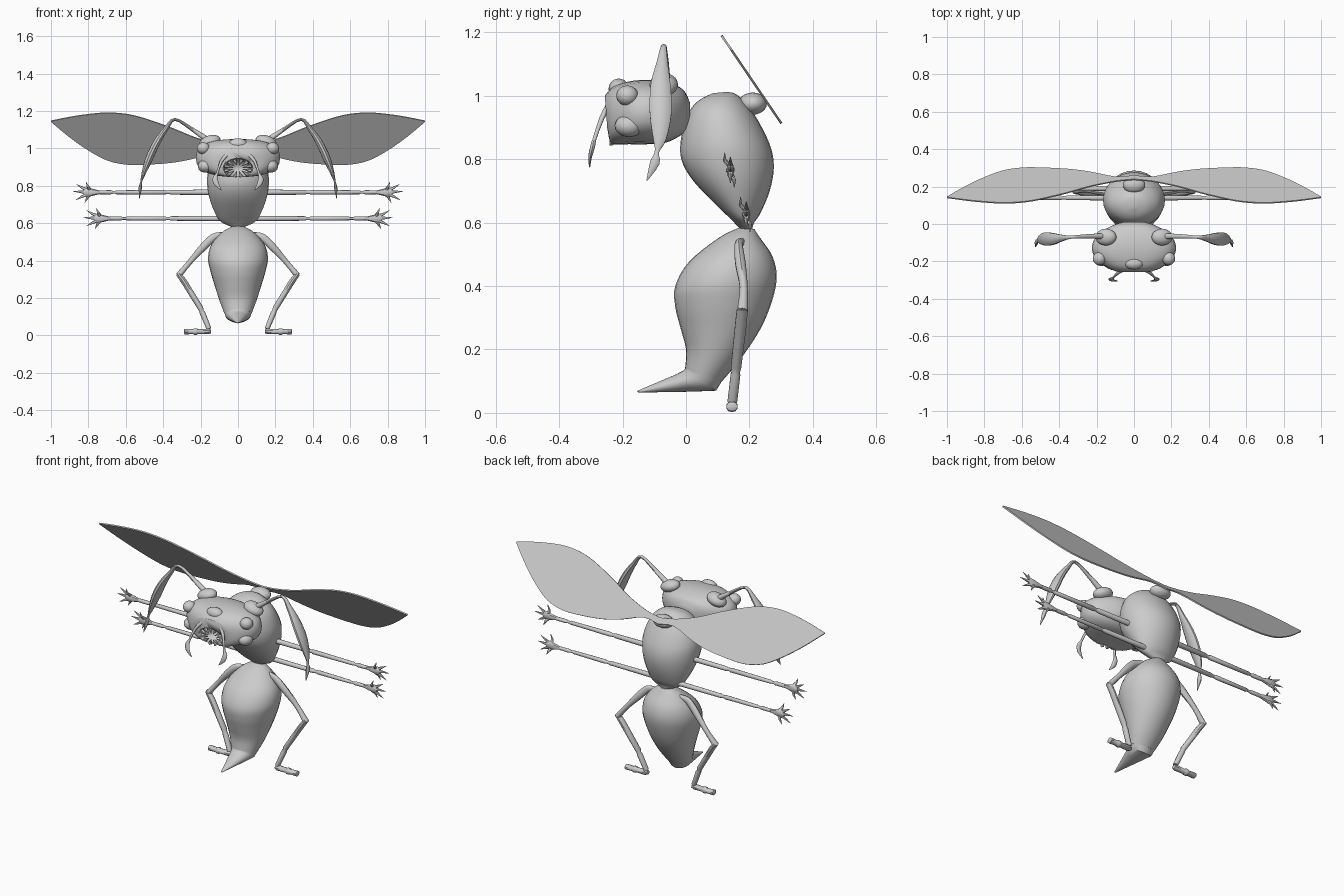
import bpy, bmesh, math
from mathutils import Vector


def finish(name, bm, mirror=False, angle=40):
    bmesh.ops.recalc_face_normals(bm, faces=bm.faces)
    me = bpy.data.meshes.new(name)
    bm.to_mesh(me)
    bm.free()
    ob = bpy.data.objects.new(name, me)
    bpy.context.collection.objects.link(ob)
    bpy.ops.object.select_all(action='DESELECT')
    ob.select_set(True)
    bpy.context.view_layer.objects.active = ob
    bpy.ops.object.shade_smooth_by_angle(angle=math.radians(angle))
    if mirror:
        m = ob.modifiers.new("mirror", 'MIRROR')
        m.use_mirror_merge = False
    return ob


def resample(rows, steps):
    # Catmull-Rom interpolation of number tuples
    out = []
    for i in range(len(rows) - 1):
        p = [rows[max(i - 1, 0)], rows[i], rows[i + 1], rows[min(i + 2, len(rows) - 1)]]
        for s in range(steps):
            t = s / steps
            out.append(tuple(0.5 * (2 * b + (c - a) * t + (2 * a - 5 * b + 4 * c - d) * t * t
                                    + (3 * b - a - 3 * c + d) * t ** 3)
                             for a, b, c, d in zip(*p)))
    return out + [rows[-1]]


def skin(bm, rings):
    loops = [[bm.verts.new(v) for v in r] for r in rings]
    n = len(loops[0])
    for a, b in zip(loops, loops[1:]):
        for i in range(n):
            bm.faces.new((a[i], a[(i + 1) % n], b[(i + 1) % n], b[i]))
    bm.faces.new(loops[0])
    bm.faces.new(loops[-1])


def body(name, rows, n=28, steps=4, power=1.0):
    # each row: y, z of one side, y, z of the other side, half width
    bm, rings = bmesh.new(), []
    for ya, za, yb, zb, w in resample(rows, steps):
        c, h = Vector((0, (ya + yb) / 2, (za + zb) / 2)), Vector((0, (yb - ya) / 2, (zb - za) / 2))
        ring = []
        for i in range(n):
            a = math.tau * i / n
            co, si = math.cos(a), math.sin(a)
            ring.append(c + h * math.copysign(abs(co) ** power, co)
                        + Vector((math.copysign(abs(si) ** power, si) * max(w, .002), 0, 0)))
        rings.append(ring)
    skin(bm, rings)
    return finish(name, bm)


def tube(bm, rows, n=10, steps=1):
    # each row: x, y, z, in-plane radius, radius along y
    rows = resample(rows, steps)
    pts = [Vector(r[:3]) for r in rows]
    rings = []
    for i, r in enumerate(rows):
        t = (pts[min(i + 1, len(pts) - 1)] - pts[max(i - 1, 0)]).normalized()
        side = t.cross(Vector((0, 1, 0))).normalized()
        up = side.cross(t)
        rings.append([pts[i] + side * math.cos(math.tau * k / n) * max(r[3], .001)
                      + up * math.sin(math.tau * k / n) * max(r[4], .001) for k in range(n)])
    skin(bm, rings)


def limb(name, *paths, n=10, steps=1):
    bm = bmesh.new()
    for p in paths:
        tube(bm, p, n, steps)
    return finish(name, bm, True)


def ball(name, loc, size, mirror=False, tilt=0):
    bm = bmesh.new()
    bmesh.ops.create_uvsphere(bm, u_segments=20, v_segments=12, radius=1)
    from mathutils import Matrix
    bm.transform(Matrix.Translation(loc) @ Matrix.Rotation(tilt, 4, 'Y') @ Matrix.Diagonal((*size, 1)))
    return finish(name, bm, mirror)


# Abdomen ending in a forward-pointing sting
body("abdomen", [
    (.17, .585, .215, .58, .03), (.105, .553, .235, .55, .085), (.01, .477, .272, .495, .142),
    (-.034, .40, .286, .43, .16), (-.034, .335, .272, .355, .148), (-.018, .27, .235, .265, .125),
    (0, .20, .17, .167, .098), (-.003, .138, .112, .098, .073)])
body("sting", [(-.003, .14, .113, .10, .073), (-.006, .135, .095, .07, .066),
               (-.03, .122, .02, .067, .05), (-.155, .069, -.15, .064, .004)], steps=1)

# Thorax
body("thorax", [
    (.085, 1.008, .13, 1.012, .02), (.04, .985, .165, 1.0, .08), (.008, .945, .216, .94, .135),
    (-.015, .87, .264, .847, .163), (-.015, .80, .277, .775, .163), (.02, .735, .264, .70, .148),
    (.09, .66, .235, .63, .118), (.14, .612, .215, .60, .09), (.172, .578, .208, .578, .03)])

# Head with a mouth hollow
head = body("head", [
    (.012, .91, .012, .98, .05), (-.01, .88, -.01, 1.02, .12), (-.06, .853, -.06, 1.042, .195),
    (-.12, .847, -.12, 1.05, .225), (-.18, .847, -.18, 1.045, .208), (-.235, .848, -.228, 1.03, .15),
    (-.247, .88, -.256, 1.0, .10)], power=.8)
cutter = ball("mouth_cutter", (0, -.25, .893), (.08, .075, .053))
cutter.hide_render = True
cutter.hide_viewport = True
cut = head.modifiers.new("mouth", 'BOOLEAN')
cut.operation, cut.object = 'DIFFERENCE', cutter

# Ring of teeth
bm = bmesh.new()
for i in range(12):
    a = math.tau * (i + .5) / 12
    c, s = math.cos(a), math.sin(a)
    tube(bm, [(.072 * c, -.232, .893 + .047 * s, .011, .011), (.025 * c, -.24, .893 + .016 * s, .001, .001)], 6)
finish("teeth", bm)

# Eyes, cheeks and antenna sockets
ball("side_eye", (.185, -.185, 1.0), (.035, .035, .032), True)
ball("cheek", (.175, -.18, .905), (.04, .045, .035), True)
ball("brow_eye", (0, -.212, 1.022), (.05, .032, .032))
ball("antenna_socket", (.15, -.07, 1.035), (.058, .045, .034), True, .3)

# Antennae with broad leaf-shaped ends
limb("antenna", [
    (.17, -.065, 1.05, .016, .016), (.25, -.066, 1.105, .010, .012), (.337, -.07, 1.155, .008, .009),
    (.385, -.075, 1.105, .013, .018), (.435, -.08, 1.03, .019, .033), (.475, -.08, .945, .02, .036),
    (.505, -.083, .865, .011, .022), (.517, -.092, .822, .005, .007), (.522, -.098, .79, .009, .016),
    (.527, -.123, .733, .001, .002)], steps=3)

# Mouth palps
limb("palp", [
    (.06, -.245, .965, .011, .010), (.09, -.265, .93, .008, .008), (.112, -.288, .865, .006, .006),
    (.122, -.294, .84, .014, .008), (.115, -.302, .81, .013, .006), (.088, -.304, .775, .001, .002)], steps=2)

# Two pairs of straight arms with clawed hands
for name, y, z, reach, r in (("upper", .14, .765, .79, .015), ("lower", .19, .625, .735, .014)):
    profile = [(.05, r), (.36, r * .85), (.365, r * .65), (.385, r * .65), (.39, r * .85),
               (reach - .14, r * .7), (reach - .135, r * .5), (reach - .12, r * .5), (reach - .11, r * .75),
               (reach - .05, r * .7)]
    limb(name + "_arm", [(x, y, z, q, q) for x, q in profile])
    palm = [(reach - .055, y, z, .008, .008), (reach - .02, y, z, .017, .012), (reach + .02, y, z, .026, .012),
            (reach + .035, y, z, .016, .008)]
    fingers = []
    for deg, length, dy in ((-62, .062, .012), (-28, .085, 0), (3, .092, 0), (30, .085, 0), (68, .06, -.018)):
        c, s = math.cos(math.radians(deg)), math.sin(math.radians(deg))
        fingers.append([(reach + .008 * c, y, z + .014 * s, .011, .009),
                        (reach + length * .55 * c, y + dy, z + length * .55 * s, .007, .006),
                        (reach + length * c, y + dy, z + length * s, .001, .001)])
    limb(name + "_hand", palm, *fingers, n=8)

# Hind legs and feet
limb("leg_thigh", [
    (.08, .175, .54, .012, .012), (.13, .166, .525, .02, .014), (.19, .172, .468, .02, .017),
    (.255, .182, .395, .014, .013), (.318, .178, .32, .016, .018)], steps=3)
limb("leg_shin", [(.32, .178, .33, .013, .018), (.29, .174, .29, .016, .019), (.20, .158, .145, .015, .017),
                  (.195, .157, .13, .012, .014), (.19, .156, .12, .015, .016), (.155, .146, .035, .013, .016)])
limb("foot", [(.145, .145, .022, .011, .014), (.16, .145, .021, .015, .018), (.215, .145, .02, .013, .016),
              (.22, .145, .02, .018, .019), (.235, .145, .02, .018, .019), (.24, .145, .02, .013, .017),
              (.285, .145, .02, .015, .018), (.288, .145, .02, .01, .012)])

# Wings: flat blades in a tilted plane, rows of x, lower z, upper z
bm = bmesh.new()
rows = resample([(0, .975, 1.005), (.1, .985, 1.02), (.23, .948, 1.058), (.35, .925, 1.107), (.5, .914, 1.16),
                 (.6, .915, 1.183), (.7, .937, 1.19), (.8, .99, 1.182), (.9, 1.06, 1.167), (1.0, 1.143, 1.147)], 3)
rings = []
for x, lo, hi in rows:
    rings.append([(x, .112 + (1.19 - z) * .68 + d, z + d * .68)
                  for z, d in ((lo, -.003), (hi, -.003), (hi, .003), (lo, .003))])
skin(bm, rings)
finish("wing", bm, True, 30)
ball("wing_root", (0, .21, .975), (.06, .045, .035))
